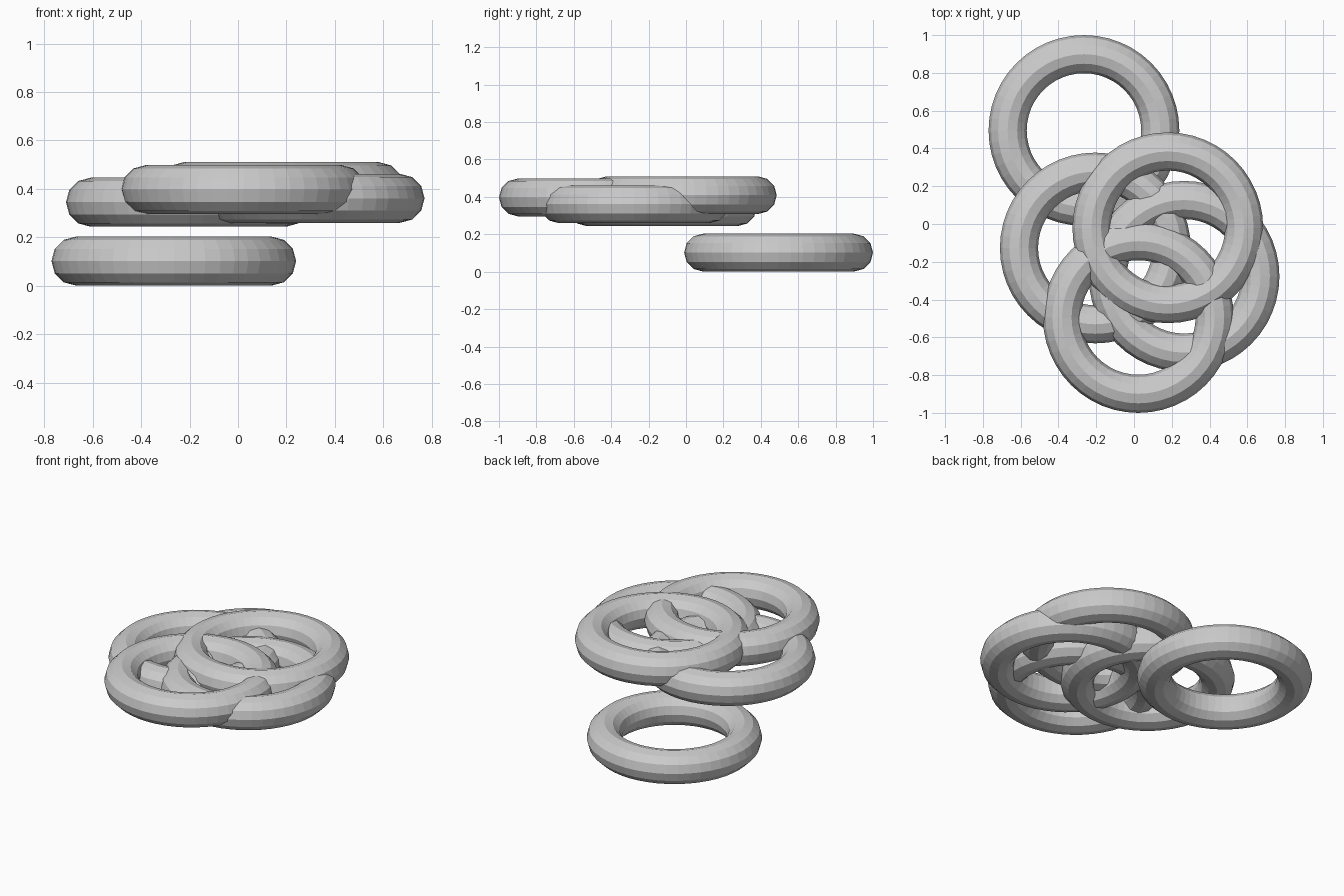
import bpy

if "Cube" in bpy.data.objects:
    bpy.data.objects.remove(bpy.data.objects["Cube"])

MAJOR, MINOR = 0.404, 0.101

# Loose pile of identical rings: centre of each one
centres = {
    "ring_lowest": (-0.265, 0.495, 0.102),
    "ring_left": (-0.205, -0.127, 0.345),
    "ring_right": (0.265, -0.277, 0.361),
    "ring_front": (0.023, -0.495, 0.397),
    "ring_top": (0.179, -0.020, 0.409),
}


def ring(name, centre):
    bpy.ops.mesh.primitive_torus_add(
        major_radius=MAJOR, minor_radius=MINOR,
        major_segments=48, minor_segments=12, location=centre)
    bpy.context.object.name = name


for name, centre in centres.items():
    ring(name, centre)
